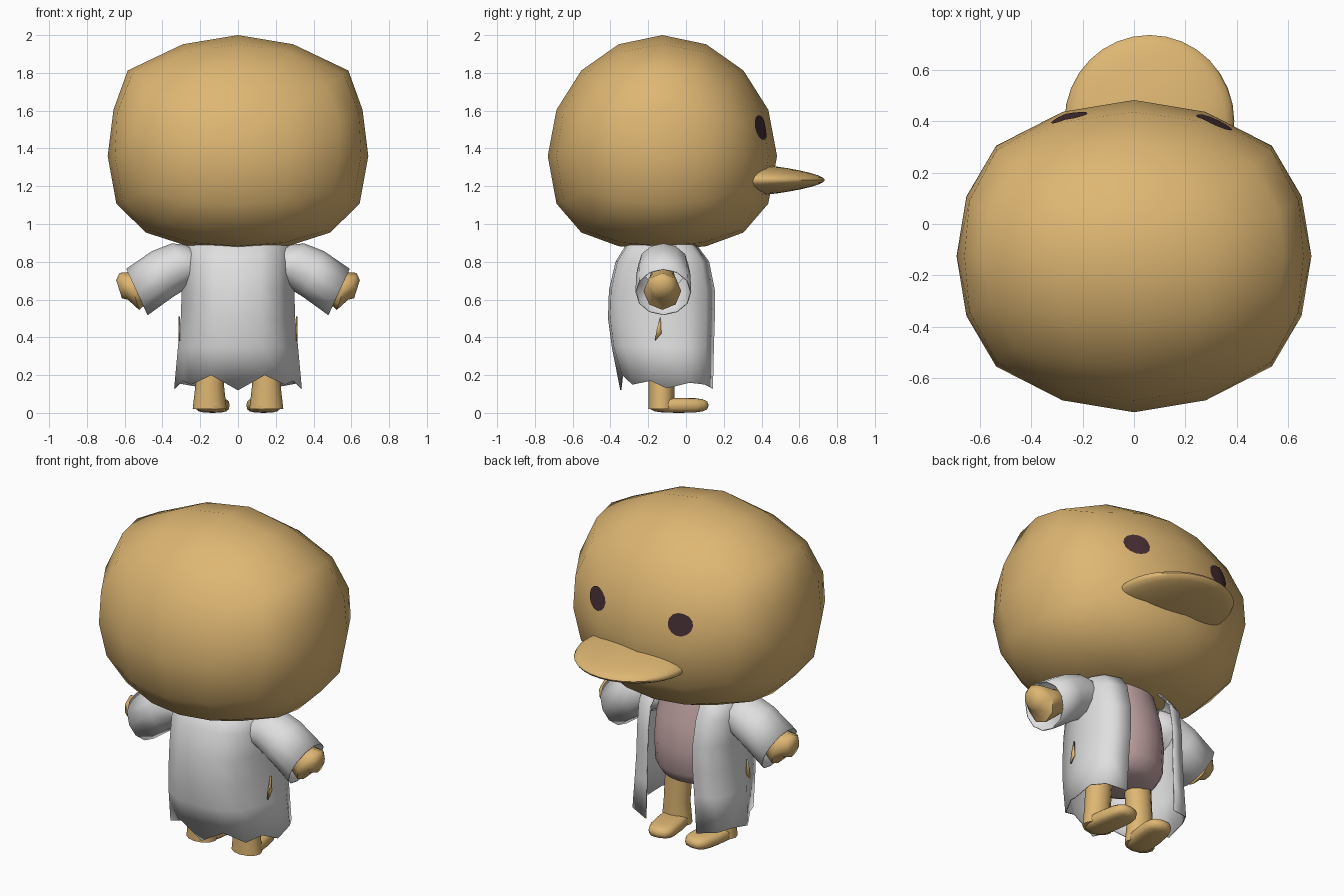
import bpy, bmesh, math
from mathutils import Vector, Matrix
from mathutils.bvhtree import BVHTree

if "Cube" in bpy.data.objects:
    bpy.data.objects.remove(bpy.data.objects["Cube"])


def material(name, rgb):
    m = bpy.data.materials.new(name)
    m.diffuse_color = (*rgb, 1)
    m.use_nodes = True
    m.node_tree.nodes["Principled BSDF"].inputs["Base Color"].default_value = m.diffuse_color
    return m


TAN = material("tan skin", (0.73, 0.47, 0.17))
WHITE = material("white cloth", (0.74, 0.74, 0.74))
PINK = material("dusty pink cloth", (0.57, 0.39, 0.39))
DARK = material("dark brown", (0.06, 0.027, 0.033))


def make(name, bm, mat, angle=60, thick=0):
    """Turn a bmesh into a smooth shaded object."""
    bmesh.ops.recalc_face_normals(bm, faces=bm.faces)
    me = bpy.data.meshes.new(name)
    bm.to_mesh(me)
    bm.free()
    me.materials.append(mat)
    ob = bpy.data.objects.new(name, me)
    bpy.context.collection.objects.link(ob)
    bpy.ops.object.select_all(action='DESELECT')
    ob.select_set(True)
    bpy.context.view_layer.objects.active = ob
    bpy.ops.object.shade_smooth_by_angle(angle=math.radians(angle))
    if thick:
        s = ob.modifiers.new("thickness", 'SOLIDIFY')
        s.thickness = thick
        s.offset = 0
    return ob


def quad_sphere(cuts):
    """Unit sphere made from a gridded cube."""
    bm = bmesh.new()
    bmesh.ops.create_cube(bm, size=2)
    bmesh.ops.subdivide_edges(bm, edges=bm.edges[:], cuts=cuts, use_grid_fill=True)
    for v in bm.verts:
        v.co = Vector([math.tan(c * math.pi / 4) for c in v.co]).normalized()
    return bm


def loft(rings, closed=True, caps=False):
    bm = bmesh.new()
    rows = [[bm.verts.new(p) for p in r] for r in rings]
    n = len(rows[0])
    for a, b in zip(rows, rows[1:]):
        for i in range(n if closed else n - 1):
            j = (i + 1) % n
            bm.faces.new((a[i], a[j], b[j], b[i]))
    if caps:
        bm.faces.new(rows[0])
        bm.faces.new(rows[-1])
    return bm


def ring(center, u, v, n):
    c, u, v = Vector(center), Vector(u), Vector(v)
    return [c + u * math.cos(2 * math.pi * i / n) + v * math.sin(2 * math.pi * i / n)
            for i in range(n)]


# Head: wide, flatter below, broader above
bm = quad_sphere(3)
for v in bm.verts:
    x, y, z = v.co
    puff = 0.14 * min(1, max(0, 0.5 + 0.7 * z)) * abs(math.sin(math.pi * x * x)) ** 1.5
    w = abs(z)
    hz = 0.64 * w if z > 0 else -0.5 * (w + 0.13 * math.sin(math.pi * min(w, 1)))
    v.co = (0.69 * (x + math.copysign(puff, x)), -0.125 + 0.607 * y, 1.36 + hz)
bmesh.ops.triangulate(bm, faces=bm.faces[:])
tree = BVHTree.FromBMesh(bm)
make("head", bm, TAN)

# Eyes: thin patches laid on the head
for name, ex in (("left_eye", -0.25), ("right_eye", 0.31)):
    bm = bmesh.new()
    rows = []
    for k in range(5):
        row = []
        for p in ring((ex, 2, 1.51), (0.07 * (k + 0.02) / 4, 0, 0),
                      (0, 0, 0.065 * (k + 0.02) / 4), 14):
            hit = tree.ray_cast(p, Vector((0, -1, 0)))
            row.append(hit[0] + hit[1] * 0.005)
        rows.append(row)
    bm.free()
    bm = loft(rows)
    make(name, bm, DARK)

# Beak: flattened disc thinning towards the tip
bm = bmesh.new()
bmesh.ops.create_uvsphere(bm, u_segments=32, v_segments=14, radius=1)
for v in bm.verts:
    x, y, z = v.co
    thin = 1 - 0.35 * max(0, y)
    v.co = (0.06 + 0.33 * x, 0.40 + 0.335 * y, 1.233 + 0.08 * z * thin)
make("beak", bm, TAN)

# Shirt: rounded torso
rings = []
for z, hx, hy in ((0.34, 0.15, 0.13), (0.37, 0.21, 0.19), (0.43, 0.245, 0.225),
                  (0.58, 0.25, 0.235), (0.72, 0.24, 0.22), (0.92, 0.2, 0.16)):
    rings.append(ring((0, -0.125, z), (hx, 0, 0), (0, hy, 0), 20))
make("shirt", loft(rings, caps=True), PINK)

# Coat: open at the chest, jagged hem, stepped side panels
section = [(0, -1), (0.42, -0.96), (0.74, -0.74), (0.87, -0.35),
           (1, 0), (0.98, 0.5), (0.84, 0.84), (0.5, 1)]
hem = [0.12, 0.20, 0.15, 0.17, 0.13, 0.16, 0.15, 0.13]
rings = []
for z, hx, yb, yf in ((0.92, 0.2, -0.26, 0.0), (0.88, 0.28, -0.32, 0.06),
                      (0.80, 0.30, -0.37, 0.12), (0.65, 0.295, -0.405, 0.15),
                      (0.50, 0.30, -0.41, 0.15), (0.35, 0.315, -0.39, 0.145),
                      (0, 0.335, -0.345, 0.14)):
    half = [(u * hx, (yb + yf) / 2 + w * (yf - yb) / 2, z or h)
            for (u, w), h in zip(section, hem)]
    rings.append([(-x, y, h) for x, y, h in half[:0:-1]] + half)
make("coat", loft(rings, closed=False), WHITE, thick=0.006)

for side, s in (("left", -1), ("right", 1)):
    # Sleeve: widening open tube
    rings = []
    for x, z, r, ry in ((0.18, 0.80, 0.09, 0.11), (0.30, 0.785, 0.12, 0.13),
                        (0.40, 0.735, 0.13, 0.14), (0.535, 0.64, 0.132, 0.145)):
        rings.append(ring((s * x, -0.12, z), (s * 0.42 * r, 0, 0.91 * r), (0, ry, 0), 12))
    make(side + "_sleeve", loft(rings), WHITE, thick=0.006)

    # Forearm and blunt hand
    rings = []
    for x, z, r in ((0.36, 0.76, 0.06), (0.48, 0.68, 0.08), (0.555, 0.645, 0.105),
                    (0.605, 0.67, 0.075), (0.63, 0.655, 0.05)):
        rings.append(ring((s * x, -0.125, z), (s * 0.3 * r, 0, 0.95 * r), (0, r * 0.95, 0), 8))
    make(side + "_hand", loft(rings, caps=True), TAN)

    # Leg
    rings = [ring((s * x, -0.13, z), (r, 0, 0), (0, 0.068, 0), 12)
             for x, z, r in ((0.15, 0.02, 0.09), (0.15, 0.15, 0.075), (0.13, 0.45, 0.08))]
    make(side + "_leg", loft(rings, caps=True), TAN)

    # Foot: flat rounded slab with the toe turned in
    bm = quad_sphere(3)
    for v in bm.verts:
        p = [math.copysign(abs(c) ** 0.65, c) for c in v.co]
        v.co = (0.082 * p[0], 0.16 * p[1], 0.04 * p[2])
    turn = Matrix.Rotation(s * math.radians(9), 4, 'Z')
    bmesh.ops.transform(bm, matrix=Matrix.Translation((s * 0.135, -0.038, 0.038)) @ turn,
                        verts=bm.verts)
    zmin = min(v.co.z for v in bm.verts)
    bmesh.ops.translate(bm, vec=(0, 0, -zmin), verts=bm.verts)
    make(side + "_foot", bm, TAN)

    # Slit in the coat side showing skin
    x = s * 0.312
    bm = bmesh.new()
    bm.faces.new([bm.verts.new(p) for p in ((x, -0.165, 0.38), (x, -0.13, 0.42),
                                            (x, -0.135, 0.51), (x, -0.155, 0.44))])
    make(side + "_slit", bm, TAN, thick=0.008)
